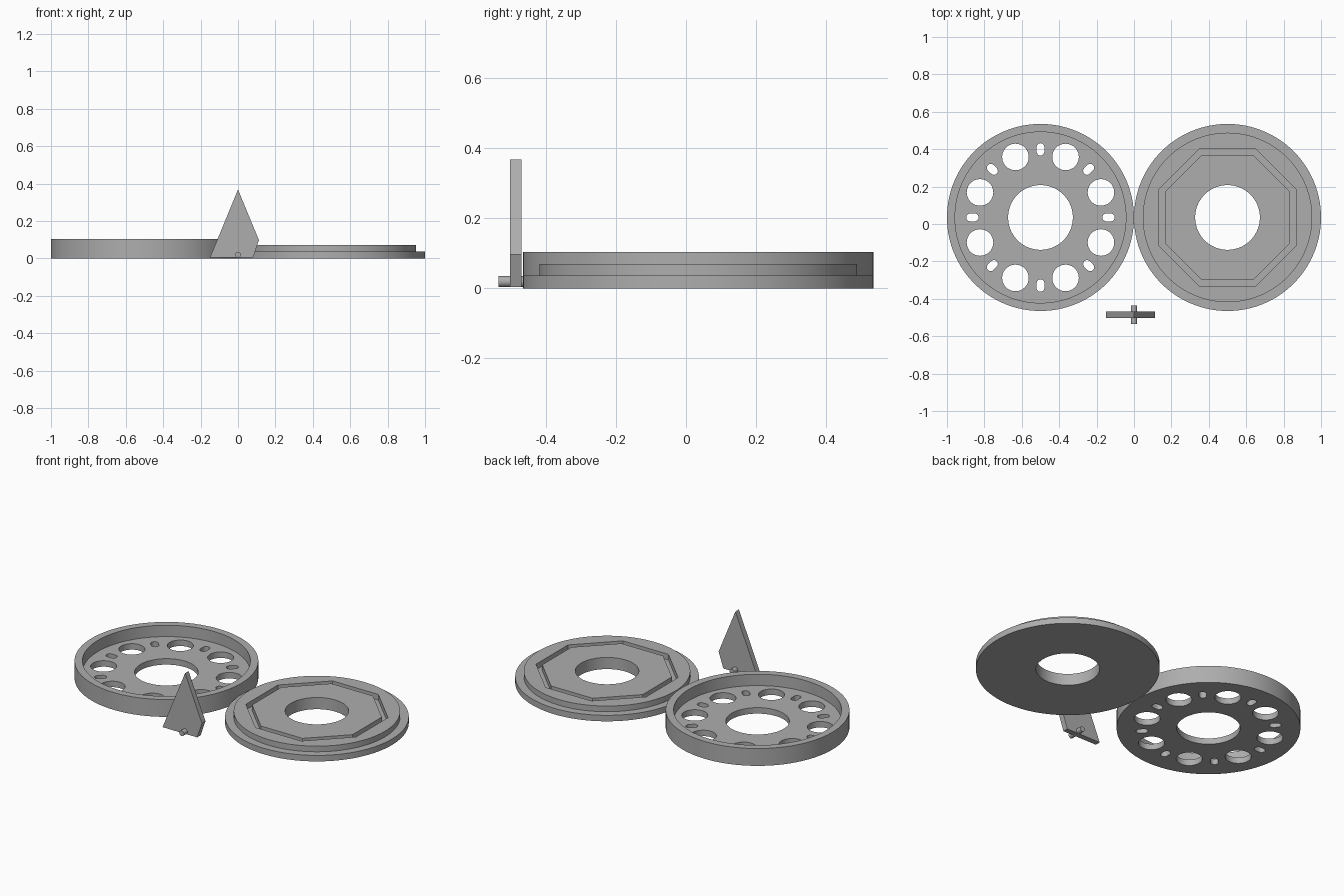
import bpy, bmesh
from math import pi, sin, cos, radians

cube = bpy.data.objects.get("Cube")
if cube:
    bpy.data.objects.remove(cube, do_unlink=True)

grey = bpy.data.materials.new("plain grey")
grey.use_nodes = True
colour = (0.42, 0.42, 0.42, 1)
grey.diffuse_color = colour
grey.node_tree.nodes["Principled BSDF"].inputs["Base Color"].default_value = colour

DISC_Y = 0.035
HOLE_R = 0.173
BASE_H = 0.036


def lathe(bm, profile, sides, turn=0.0):
    """Revolve a closed (radius, height) outline around z."""
    rings = []
    for i in range(sides):
        a = turn + 2 * pi * i / sides
        rings.append([bm.verts.new((r * cos(a), r * sin(a), z)) for r, z in profile])
    count = len(profile)
    for i in range(sides):
        a, b = rings[i], rings[(i + 1) % sides]
        for j in range(count):
            k = (j + 1) % count
            bm.faces.new((a[j], b[j], b[k], a[k]))


def prism(bm, outline, low, high, axis="z"):
    """Extrude a flat outline along z, or along y for upright parts."""
    def place(p, d):
        return (p[0], p[1], d) if axis == "z" else (p[0], d, p[1])
    a = [bm.verts.new(place(p, low)) for p in outline]
    b = [bm.verts.new(place(p, high)) for p in outline]
    bm.faces.new(a)
    bm.faces.new(b)
    for i in range(len(a)):
        k = (i + 1) % len(a)
        bm.faces.new((a[i], a[k], b[k], b[i]))


def circle(x, y, r, sides):
    return [(x + r * cos(2 * pi * i / sides), y + r * sin(2 * pi * i / sides))
            for i in range(sides)]


def slot(distance, angle, length, width, steps=8):
    """Round-ended slot pointing away from the disc centre."""
    r, half, pts = width / 2, (length - width) / 2, []
    for end in (1, -1):
        for i in range(steps + 1):
            a = -pi / 2 + pi * i / steps
            u, v = distance + end * (half + r * cos(a)), end * r * sin(a)
            pts.append((u * cos(angle) - v * sin(angle), u * sin(angle) + v * cos(angle)))
    return pts


def make(name, bm, location=(0, 0, 0)):
    bmesh.ops.recalc_face_normals(bm, faces=bm.faces)
    mesh = bpy.data.meshes.new(name)
    bm.to_mesh(mesh)
    bm.free()
    mesh.materials.append(grey)
    ob = bpy.data.objects.new(name, mesh)
    ob.location = location
    bpy.context.collection.objects.link(ob)
    return ob


def combine(ob, other, operation):
    """Apply a boolean and remove the helper."""
    mod = ob.modifiers.new("boolean", "BOOLEAN")
    mod.operation, mod.solver, mod.object = operation, "EXACT", other
    bpy.context.view_layer.update()
    graph = bpy.context.evaluated_depsgraph_get()
    ob.modifiers.clear
    mesh = bpy.data.meshes.new_from_object(ob.evaluated_get(graph))
    ob.modifiers.clear()
    ob.data = mesh
    bpy.data.objects.remove(other, do_unlink=True)


def smooth(ob):
    bpy.ops.object.select_all(action="DESELECT")
    ob.select_set(True)
    bpy.context.view_layer.objects.active = ob
    bpy.ops.object.shade_smooth_by_angle(angle=radians(30))


# Tray: floor with a raised rim
bm = bmesh.new()
lathe(bm, [(HOLE_R, 0), (0.5, 0), (0.5, 0.104), (0.457, 0.104),
           (0.457, BASE_H), (HOLE_R, BASE_H)], 128)
tray = make("tray", bm, (-0.5, DISC_Y, 0))

# Ring of round holes and slots through the tray floor
bm = bmesh.new()
for i in range(8):
    a = i * pi / 4
    b = a + pi / 8
    prism(bm, slot(0.364, a, 0.066, 0.042), -0.05, 0.08)
    prism(bm, circle(0.35 * cos(b), 0.35 * sin(b), 0.071, 40), -0.05, 0.08)
combine(tray, make("floor_holes", bm, tray.location), "DIFFERENCE")
smooth(tray)

# Lid: stepped ring
bm = bmesh.new()
lathe(bm, [(HOLE_R, 0), (0.5, 0), (0.5, BASE_H), (0.453, BASE_H),
           (0.453, 0.07), (HOLE_R, 0.07)], 128)
lid = make("lid", bm, (0.5, DISC_Y, 0))

# Octagonal groove in the lid
bm = bmesh.new()
inner, outer = 0.334 / cos(pi / 8), 0.366 / cos(pi / 8)
lathe(bm, [(inner, BASE_H), (outer, BASE_H), (outer, 0.1), (inner, 0.1)], 8, pi / 8)
combine(lid, make("groove", bm, lid.location), "DIFFERENCE")
smooth(lid)

# Upright pointer fin
bm = bmesh.new()
prism(bm, [(-0.15, 0.004), (0.08, 0.004), (0.112, 0.097), (0, 0.368)],
      -0.502, -0.469, "y")
fin = make("pointer_fin", bm)

# Pivot pin through the fin
bm = bmesh.new()
prism(bm, circle(0, 0.019, 0.016, 24), -0.535, -0.436, "y")
combine(fin, make("pivot_pin", bm), "UNION")
smooth(fin)
